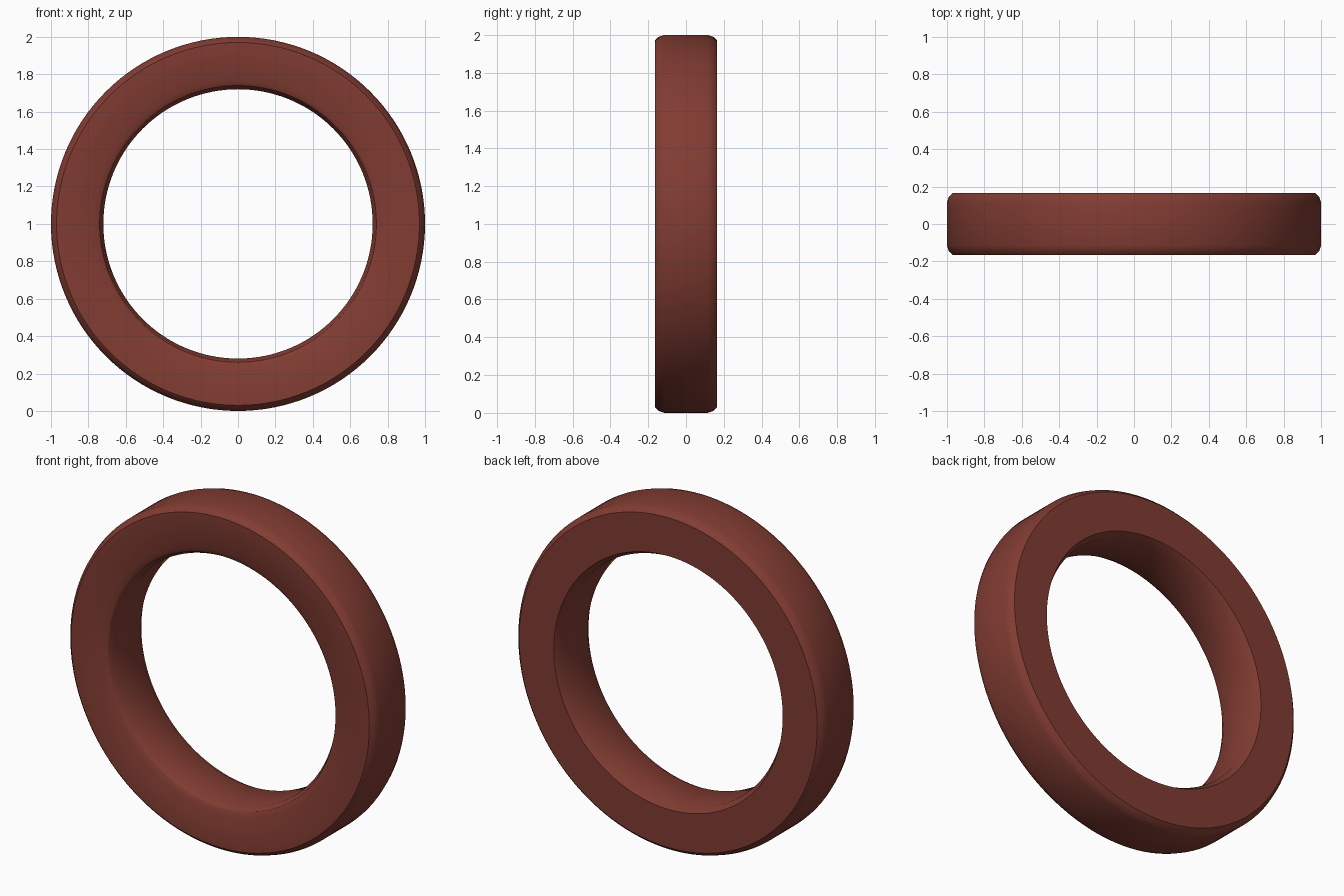
import bpy, bmesh, math
from mathutils import Matrix

if "Cube" in bpy.data.objects:
    bpy.data.objects.remove(bpy.data.objects["Cube"])

# Ring cross-section: (radius, y), closed loop with softened corners
profile = [
    (0.97, -0.165), (0.99, -0.145), (1.0, -0.115),   # front outer edge
    (1.0, 0.115), (0.99, 0.145), (0.97, 0.165),      # back outer edge
    (0.745, 0.165), (0.72, 0.12),                    # back inner edge
    (0.72, -0.115), (0.74, -0.15), (0.77, -0.165),   # front inner edge
]
SIDES = 128

# Spin the profile around the y axis
bm = bmesh.new()
rings = []
for i in range(SIDES):
    a = 2 * math.pi * i / SIDES
    rings.append([bm.verts.new((r * math.cos(a), y, 1 + r * math.sin(a)))
                  for r, y in profile])
n = len(profile)
for i in range(SIDES):
    p, q = rings[i], rings[(i + 1) % SIDES]
    for j in range(n):
        k = (j + 1) % n
        bm.faces.new((p[j], p[k], q[k], q[j]))
bmesh.ops.recalc_face_normals(bm, faces=bm.faces)
mesh = bpy.data.meshes.new("ring")
bm.to_mesh(mesh)
bm.free()

ring = bpy.data.objects.new("ring", mesh)
bpy.context.collection.objects.link(ring)

# Brick red finish
mat = bpy.data.materials.new("brick_red")
mat.diffuse_color = (0.22, 0.045, 0.032, 1)
mat.use_nodes = True
mat.node_tree.nodes["Principled BSDF"].inputs["Base Color"].default_value = mat.diffuse_color
mesh.materials.append(mat)

# Smooth rounded walls, crisp face borders
bpy.context.view_layer.objects.active = ring
ring.select_set(True)
bpy.ops.object.shade_smooth_by_angle(angle=math.radians(30))
